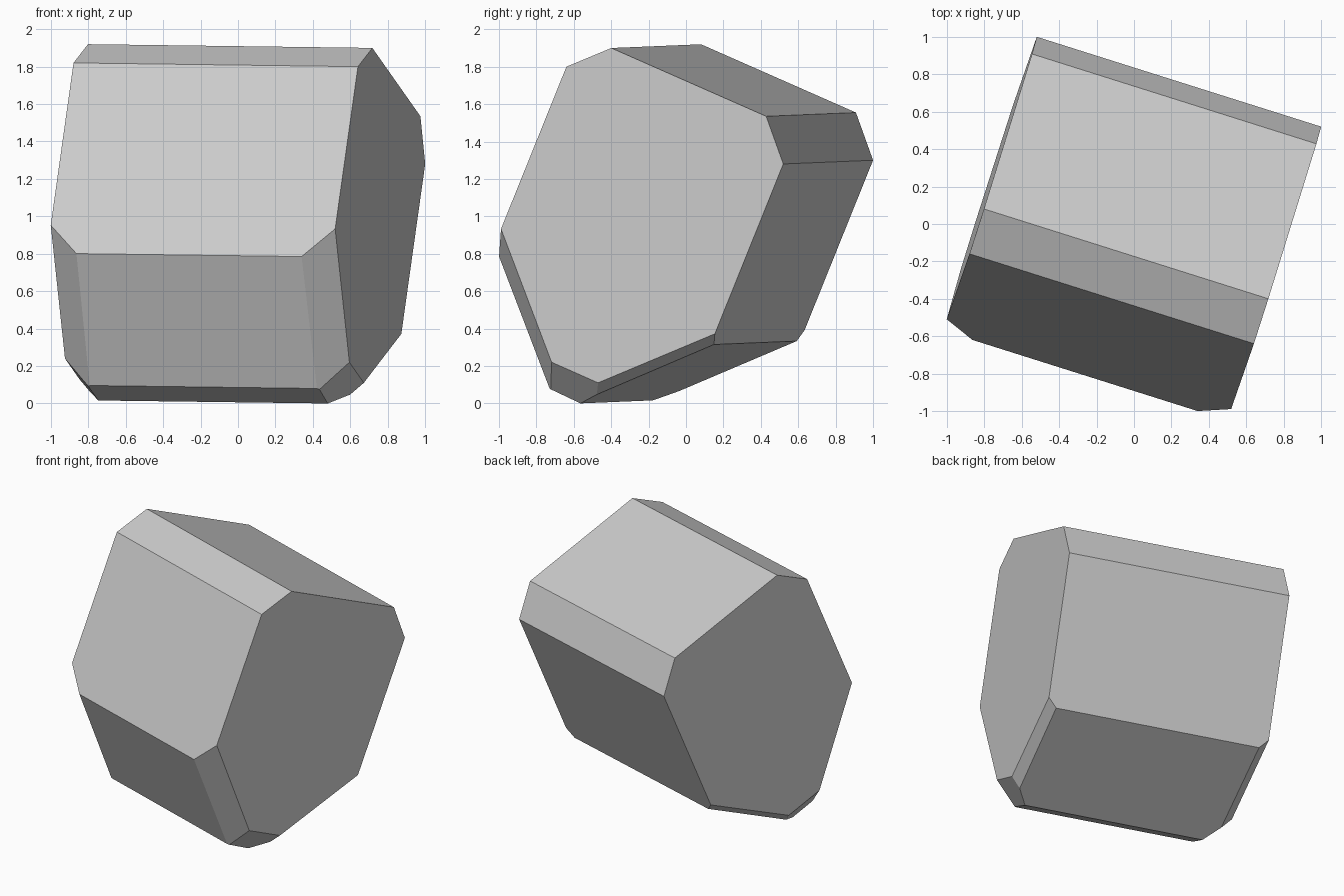
import bpy
import bmesh
from math import radians
from mathutils import Vector

cube = bpy.data.objects.get("Cube")
if cube:
    bpy.data.objects.remove(cube, do_unlink=True)

# Stone colour
grey = bpy.data.materials.new("stone grey")
grey.use_nodes = True
colour = (0.6, 0.6, 0.6, 1)
grey.diffuse_color = colour
grey.node_tree.nodes["Principled BSDF"].inputs["Base Color"].default_value = colour

HALF = 0.797  # half the length of the block

# Eight-sided outline of the block, extruded along its length
outline = [(-0.165, 1.91), (-0.417, 1.81), (-0.851, 0.793), (-0.569, 0.088),
           (-0.394, 0.008), (0.385, 0.324), (0.797, 1.29), (0.702, 1.545)]
bm = bmesh.new()
base = bm.faces.new([bm.verts.new((-HALF, y, z)) for y, z in outline])
ends = bmesh.ops.extrude_face_region(bm, geom=[base])["geom"]
moved = [v for v in ends if isinstance(v, bmesh.types.BMVert)]
bmesh.ops.translate(bm, verts=moved, vec=(2 * HALF, 0, 0))
bmesh.ops.recalc_face_normals(bm, faces=bm.faces)


def slice_off(points):
    """Cut away the corner outside the plane through three points."""
    a, b, c = points
    normal = (b - a).cross(c - a).normalized()
    if normal.dot(Vector((0, 0, 1)) - a) > 0:
        normal.negate()
    geom = bm.verts[:] + bm.edges[:] + bm.faces[:]
    cut = bmesh.ops.bisect_plane(bm, geom=geom, plane_co=a, plane_no=normal,
                                 clear_outer=True, dist=0.0001)["geom_cut"]
    rim = [e for e in cut if isinstance(e, bmesh.types.BMEdge)]
    bmesh.ops.contextual_create(bm, geom=rim)


# Chamfers on the lower edges of both ends
front_high, front_low = (HALF, -0.787, 0.943), (HALF, -0.506, 0.23)
base_front, base_back = (HALF, -0.246, 0.12), (HALF, 0.405, 0.38)
chamfers = [(front_high, front_low, (0.631, -0.851, 0.793)),
            (front_low, base_front, (0.643, -0.394, 0.008)),
            (base_front, base_back, (0.733, -0.266, 0.062))]
for side in (1, -1):
    for chamfer in chamfers:
        slice_off([Vector((side * x, y, z)) for x, y, z in chamfer])
bmesh.ops.recalc_face_normals(bm, faces=bm.faces)

mesh = bpy.data.meshes.new("stone_block")
bm.to_mesh(mesh)
bm.free()
mesh.materials.append(grey)
block = bpy.data.objects.new("stone_block", mesh)
block.rotation_euler = (0, 0.0125, radians(-17.53))
block.location = (-0.015, 0.005, 0)
bpy.context.collection.objects.link(block)
